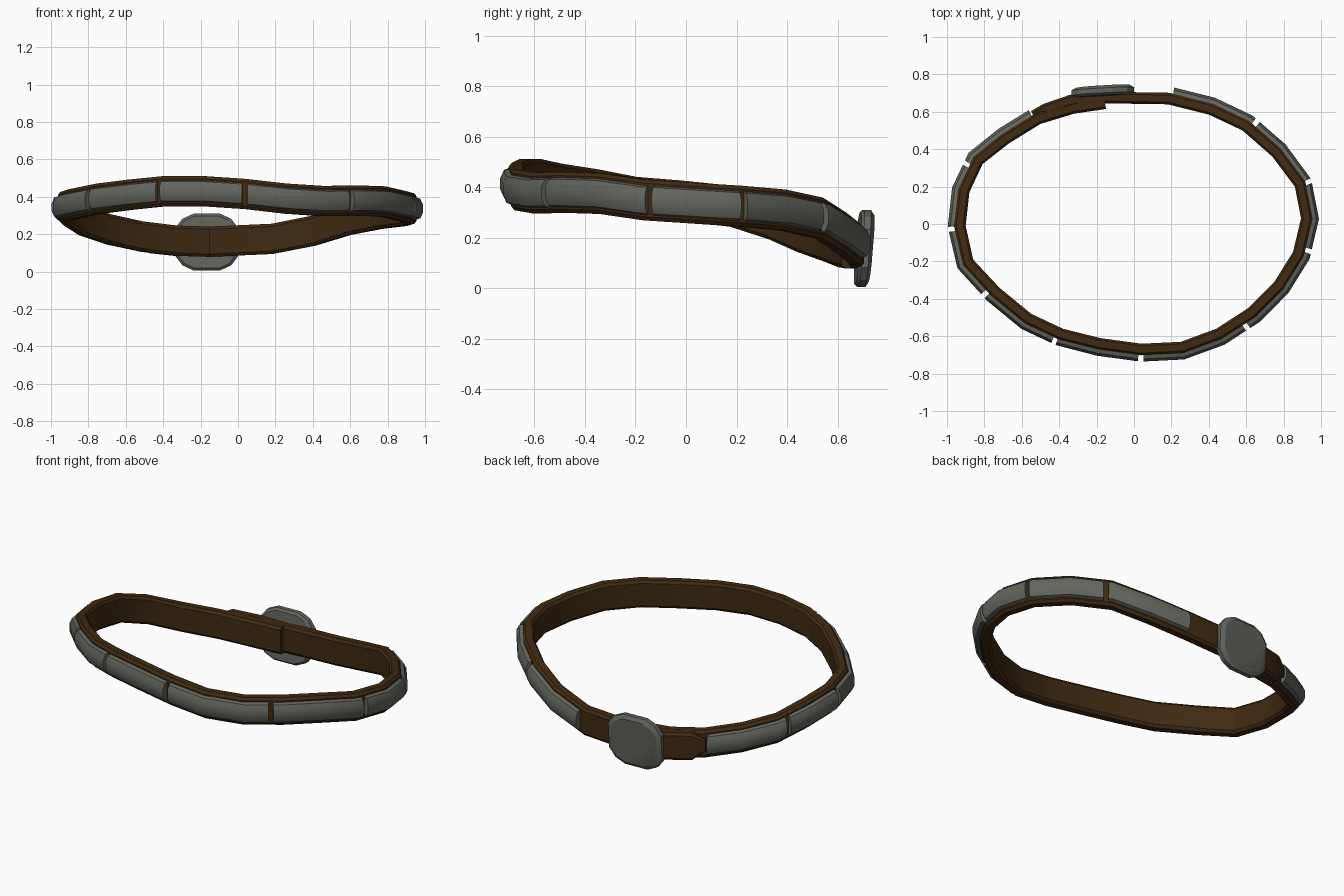
import bpy, bmesh, math
from mathutils import Vector

cube = bpy.data.objects.get("Cube")
if cube:
    bpy.data.objects.remove(cube)


def material(name, rgb, rough):
    m = bpy.data.materials.new(name)
    m.use_nodes = True
    bsdf = m.node_tree.nodes["Principled BSDF"]
    bsdf.inputs["Base Color"].default_value = (*rgb, 1)
    bsdf.inputs["Roughness"].default_value = rough
    m.diffuse_color = (*rgb, 1)
    return m


leather = material("dark_brown_leather", (0.05, 0.023, 0.006), 0.8)
metal = material("grey_metal", (0.125, 0.13, 0.11), 0.6)


def loft(name, rings, mat, angle=30):
    """Skin a row of matching closed rings and cap both ends."""
    bm = bmesh.new()
    rows = [[bm.verts.new(p) for p in ring] for ring in rings]
    n = len(rows[0])
    for a, b in zip(rows, rows[1:]):
        for i in range(n):
            j = (i + 1) % n
            bm.faces.new((a[i], a[j], b[j], b[i]))
    bm.faces.new(rows[0])
    bm.faces.new(rows[-1])
    bmesh.ops.recalc_face_normals(bm, faces=bm.faces)
    mesh = bpy.data.meshes.new(name)
    bm.to_mesh(mesh)
    bm.free()
    mesh.materials.append(mat)
    ob = bpy.data.objects.new(name, mesh)
    bpy.context.collection.objects.link(ob)
    bpy.ops.object.select_all(action='DESELECT')
    ob.select_set(True)
    bpy.context.view_layer.objects.active = ob
    bpy.ops.object.shade_smooth_by_angle(angle=math.radians(angle))
    return ob


# Inner line of the strap, from the tucked end round to the pointed tongue
path = [Vector(p) for p in (
    (-.15, .615, .16), (-.32, .59, .165), (-.5, .535, .187), (-.67, .43, .225),
    (-.81, .32, .275), (-.88, .17, .325), (-.9, -.01, .345), (-.86, -.19, .36),
    (-.72, -.34, .39), (-.55, -.48, .412), (-.38, -.56, .43), (-.18, -.61, .43),
    (.04, -.64, .415), (.25, -.63, .39), (.44, -.56, .377), (.61, -.45, .38),
    (.75, -.31, .375), (.85, -.15, .35), (.893, .03, .337), (.86, .2, .325),
    (.74, .36, .31), (.58, .5, .278), (.4, .585, .22), (.18, .64, .175),
    (-.15, .645, .16), (-.33, .63, .165), (-.46, .585, .18), (-.52, .55, .19))]
last = len(path) - 1


def outward(i):
    t = path[min(i + 1, last)] - path[max(i - 1, 0)]
    return Vector((t.y, -t.x, 0)).normalized()


def frame(t):
    """Position and outward direction at a fractional point index."""
    i = min(int(t), last - 1)
    f = t - i
    return path[i].lerp(path[i + 1], f), outward(i).lerp(outward(i + 1), f)


def section(t, profile, zscale=1):
    p, n = frame(t)
    return [p + n * d + Vector((0, 0, h * zscale)) for d, h in profile]


# Strap with chamfered edges and a pointed tongue
half = [(0, .066), (.012, .081), (.05, .081), (.062, .066)]
strap_profile = half + [(d, -h) for d, h in reversed(half)]
loft("strap", [section(i, strap_profile, .4 if i == last else 1)
               for i in range(last + 1)], leather)

# Domed metal plates between the gaps
half = [(.05, .062), (.082, .052), (.096, .022)]
plate_profile = half + [(d, -h) for d, h in reversed(half)]
gaps = [(-.54, .6), (-.895, .32), (-1, -.03), (-.79, -.37), (-.415, -.61),
        (.035, -.73), (.61, -.565), (.965, -.15), (.945, .23), (.65, .54), (.2, .72)]


def nearest(x, y):
    def dist(t):
        p, n = frame(t)
        return (p + n * .09 - Vector((x, y, p.z))).length
    return min((k / 50 for k in range(50, 50 * 23 + 25)), key=dist)


cuts = [nearest(*g) for g in gaps]
for k, (a, b) in enumerate(zip(cuts, cuts[1:])):
    a, b = a + .06, b - .06
    inner = [i for i in range(last) if a + .05 < i < b - .05]
    loft(f"metal_plate_{k + 1}", [section(t, plate_profile) for t in [a, *inner, b]],
         metal, 40)

# Rounded buckle, slightly tilted, with bevelled rims
corner = [(.168, .075), (.13, .125), (.07, .152)]
quarter = corner + [(-x, z) for x, z in reversed(corner)]
outline = quarter + [(-x, -z) for x, z in quarter]
centre = Vector((-.167, .705, .158))
loft("buckle", [[centre + Vector((x * s, y + x * .05 + z * .07, z * s)) for x, z in outline]
                for y, s in ((-.026, .92), (-.014, 1), (.012, 1), (.026, .86))], metal, 25)
